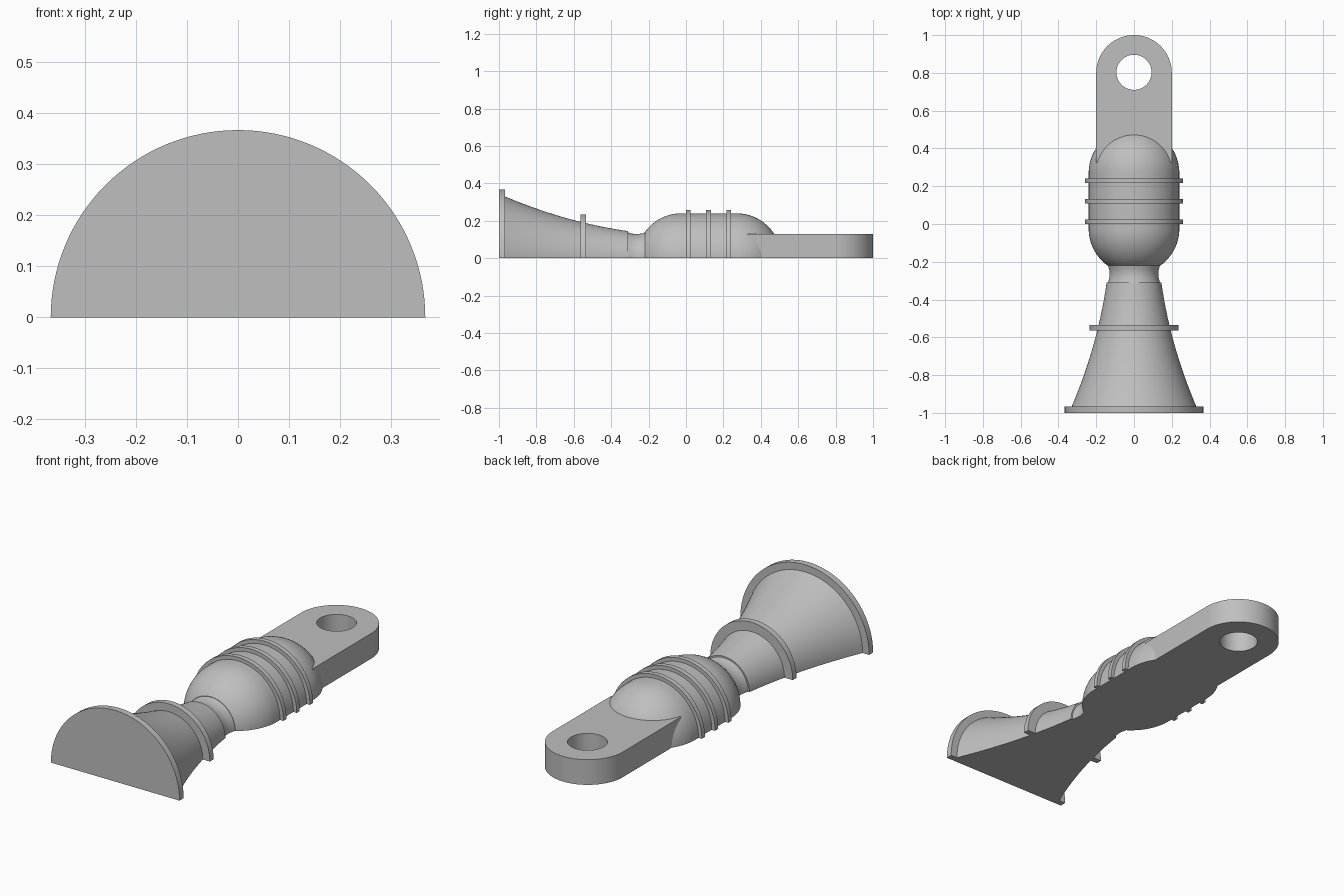
import bpy
import bmesh
from math import sin, cos, pi, radians

default = bpy.data.objects.get("Cube")
if default:
    bpy.data.objects.remove(default, do_unlink=True)

grey = bpy.data.materials.new("light_grey")
grey.use_nodes = True
grey.diffuse_color = (0.52, 0.52, 0.52, 1)
grey.node_tree.nodes["Principled BSDF"].inputs["Base Color"].default_value = (0.52, 0.52, 0.52, 1)


def finish(name, bm):
    """Turn a bmesh into a shaded, coloured object."""
    bmesh.ops.recalc_face_normals(bm, faces=bm.faces)
    mesh = bpy.data.meshes.new(name)
    bm.to_mesh(mesh)
    bm.free()
    mesh.materials.append(grey)
    obj = bpy.data.objects.new(name, mesh)
    bpy.context.collection.objects.link(obj)
    smooth(obj)
    return obj


def smooth(obj):
    bpy.ops.object.select_all(action='DESELECT')
    obj.select_set(True)
    bpy.context.view_layer.objects.active = obj
    bpy.ops.object.shade_smooth_by_angle(angle=radians(30))


def half_turn(name, profile, steps=64):
    """Sweep (y, radius) points half way round the y axis, closed underneath."""
    bm = bmesh.new()
    arcs = [[bm.verts.new((r * cos(pi * i / steps), y, r * sin(pi * i / steps)))
             for i in range(steps + 1)] for y, r in profile]
    for a, b in zip(arcs, arcs[1:]):
        for i in range(steps):
            bm.faces.new((a[i], a[i + 1], b[i + 1], b[i]))
        bm.faces.new((a[0], b[0], b[-1], a[-1]))
    bm.faces.new(arcs[0])
    bm.faces.new(arcs[-1])
    return finish(name, bm)


def prism(name, outline, low, high):
    """Extrude a flat outline upwards."""
    bm = bmesh.new()
    face = bm.faces.new([bm.verts.new((x, y, low)) for x, y in outline])
    top = bmesh.ops.extrude_face_region(bm, geom=[face])["geom"]
    bmesh.ops.translate(bm, vec=(0, 0, high - low),
                        verts=[v for v in top if isinstance(v, bmesh.types.BMVert)])
    return finish(name, bm)


# Flared horn with its end plate
half_turn("end_plate", [(-1, 0.367), (-0.967, 0.367)])
horn = []
for i in range(21):
    t = 0.67 * (1 - i / 20)
    horn.append((-0.31 - t, 0.145 + 0.14 * t + 0.2155 * t * t))
half_turn("horn", horn)

# Coved neck between horn and body
neck = [(-0.315 + 0.1 * i / 12, 0.139 - 0.01 * sin(pi * i / 12)) for i in range(13)]
half_turn("neck", neck)

# Capsule body: rounded front, straight middle, domed back
R = 0.24
body = []
for i in range(17):
    a = radians(35.5 + 54.5 * i / 16)
    body.append((-0.025 - R * cos(a), R * sin(a)))
for i in range(17):
    a = radians(90 - 65 * i / 16)
    body.append((0.27 + R * cos(a), R * sin(a)))
half_turn("body", body)

# Raised rings
half_turn("horn_ring", [(-0.565, 0.235), (-0.534, 0.235)])
for i, y in enumerate((0.0, 0.108, 0.216)):
    half_turn(f"body_ring_{i + 1}", [(y, 0.259), (y + 0.025, 0.259)])

# Mounting tab with a round end and a hole
outline = [(0.2, 0.325)]
outline += [(0.2 * cos(pi * i / 48), 0.8 + 0.2 * sin(pi * i / 48)) for i in range(49)]
outline += [(-0.2, 0.325)]
tab = prism("mounting_tab", outline, 0, 0.13)
circle = [(0.093 * cos(2 * pi * i / 64), 0.803 + 0.093 * sin(2 * pi * i / 64)) for i in range(64)]
cutter = prism("hole_cutter", circle, -0.1, 0.3)
cutter.hide_render = True
cut = tab.modifiers.new("hole", 'BOOLEAN')
cut.operation = 'DIFFERENCE'
cut.solver = 'EXACT'
cut.object = cutter
bpy.context.view_layer.objects.active = tab
bpy.ops.object.modifier_apply(modifier=cut.name)
bpy.data.objects.remove(cutter, do_unlink=True)
smooth(tab)
